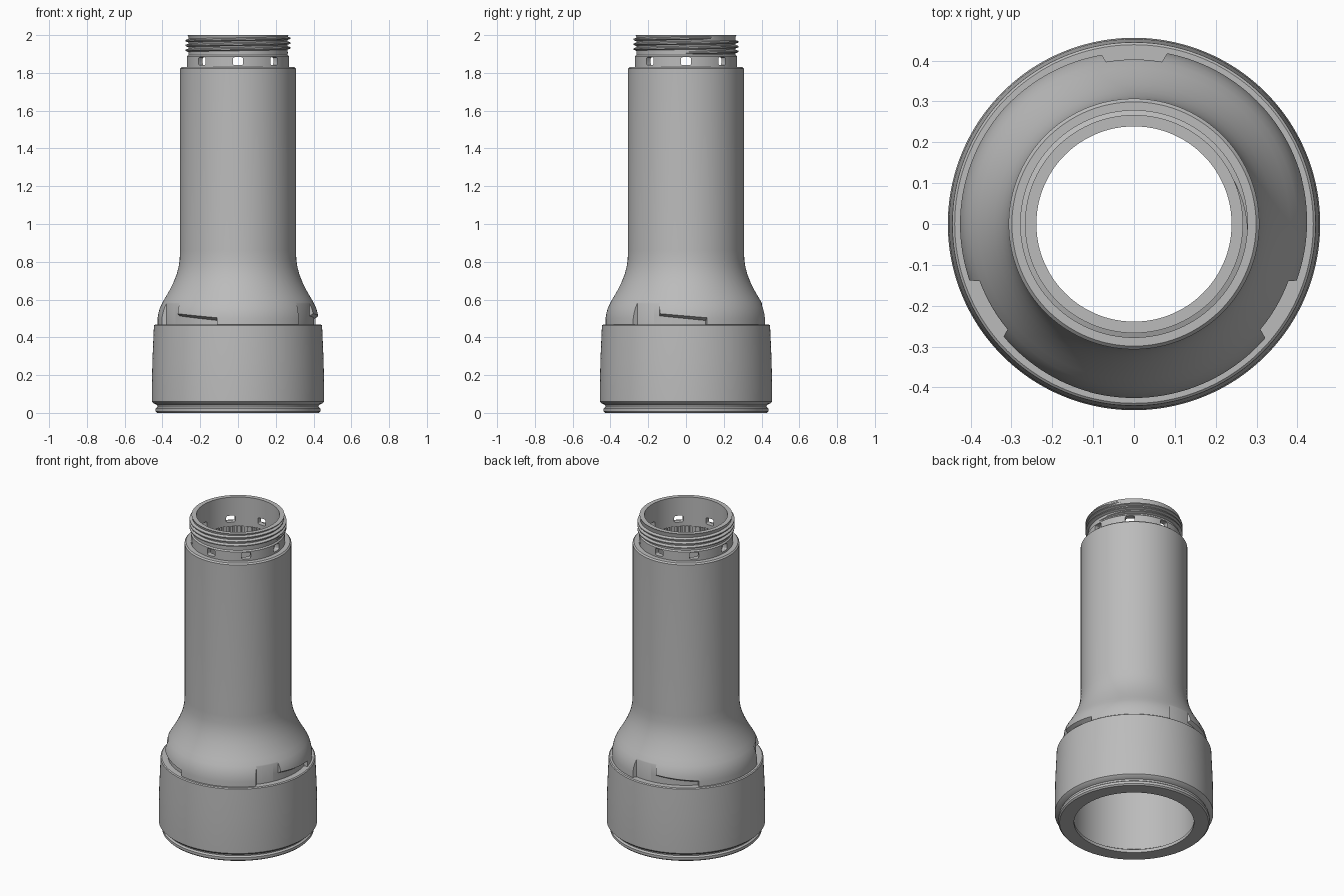
import bpy, bmesh, math

cube = bpy.data.objects.get("Cube")
if cube:
    bpy.data.objects.remove(cube, do_unlink=True)

grey = bpy.data.materials.new("satin grey")
grey.use_nodes = True
grey.diffuse_color = (0.5, 0.5, 0.5, 1)
grey.node_tree.nodes["Principled BSDF"].inputs["Base Color"].default_value = (0.5, 0.5, 0.5, 1)

SEGMENTS = 144


def polar(r, deg, z):
    a = math.radians(deg)
    return (r * math.cos(a), r * math.sin(a), z)


def sweep(bm, sections, closed=False):
    """Skin a list of matching cross-section loops."""
    rings = [[bm.verts.new(p) for p in s] for s in sections]
    n = len(rings[0])
    pairs = list(zip(rings, rings[1:]))
    if closed:
        pairs.append((rings[-1], rings[0]))
    else:
        bm.faces.new(rings[0])
        bm.faces.new(rings[-1])
    for a, b in pairs:
        for i in range(n):
            j = (i + 1) % n
            bm.faces.new((a[i], a[j], b[j], b[i]))


def make(name, bm):
    bmesh.ops.recalc_face_normals(bm, faces=bm.faces[:])
    mesh = bpy.data.meshes.new(name)
    bm.to_mesh(mesh)
    bm.free()
    mesh.materials.append(grey)
    obj = bpy.data.objects.new(name, mesh)
    bpy.context.collection.objects.link(obj)
    return obj


def activate(obj):
    bpy.ops.object.select_all(action="DESELECT")
    obj.select_set(True)
    bpy.context.view_layer.objects.active = obj


def smooth(obj):
    activate(obj)
    bpy.ops.object.shade_smooth_by_angle(angle=math.radians(28))


def lathe(name, profile):
    bm = bmesh.new()
    step = 360 / SEGMENTS
    sweep(bm, [[polar(r, i * step, z) for r, z in profile] for i in range(SEGMENTS)], True)
    return make(name, bm)


def cut(target, cutter):
    cutter.hide_render = True
    mod = target.modifiers.new("cut", "BOOLEAN")
    mod.operation, mod.solver, mod.object = "DIFFERENCE", "EXACT", cutter
    activate(target)
    bpy.ops.object.modifier_apply(modifier=mod.name)
    bpy.data.objects.remove(cutter, do_unlink=True)


# Lower sleeve with a grooved foot
sleeve = lathe("lower_sleeve", [
    (0.345, 0), (0.428, 0), (0.436, 0.008), (0.436, 0.024), (0.426, 0.032),
    (0.428, 0.042), (0.446, 0.05), (0.456, 0.06), (0.456, 0.14), (0.453, 0.28),
    (0.447, 0.42), (0.445, 0.463), (0.439, 0.468), (0.36, 0.468), (0.36, 0.03), (0.345, 0.02)])

# Flared barrel and neck as one hollow turning
barrel = lathe("flared_barrel", [
    (0.355, 0.44), (0.426, 0.44), (0.426, 0.5), (0.421, 0.53), (0.413, 0.558),
    (0.4, 0.585), (0.382, 0.615), (0.362, 0.65), (0.342, 0.69), (0.326, 0.73),
    (0.315, 0.77), (0.309, 0.81), (0.307, 0.86), (0.307, 1.822), (0.299, 1.83),
    (0.271, 1.83), (0.271, 1.888), (0.263, 1.895), (0.263, 1.992), (0.267, 2.0),
    (0.239, 2.0), (0.239, 1.815), (0.25, 1.81), (0.25, 0.86), (0.262, 0.77),
    (0.3, 0.69), (0.34, 0.6), (0.355, 0.54)])

# Three bayonet entries, flared outwards
SLOTS = (90, 210, 330)
FLOOR = 0.403
bm = bmesh.new()
for c in SLOTS:
    sections = []
    for k in range(-6, 7):
        t = k / 6
        inner, outer = c + 9.8 * t, c + 14 * t
        sections.append([polar(FLOOR, inner, 0.4), polar(0.5, outer, 0.4),
                         polar(0.5, outer, 0.7), polar(FLOOR, inner, 0.7)])
    sweep(bm, sections)
cut(barrel, make("entry_cutter", bm))

# Three descending locking ramps
bm = bmesh.new()
for c in SLOTS:
    sections = []
    for k in range(17):
        a = c + 5 + 40 * k / 16
        z = 0.517 - 0.028 * k / 16
        sections.append([polar(FLOOR, a, 0.4), polar(0.5, a, 0.4),
                         polar(0.5, a, z + 0.065), polar(FLOOR, a, z)])
    sweep(bm, sections)
cut(barrel, make("ramp_cutter", bm))

# Eight rounded windows around the neck
bm = bmesh.new()
for w in range(8):
    a = math.radians(45 * w)
    loops = []
    for r in (0.2, 0.285):
        loop = []
        for sx, sz, start in ((1, 1, 0), (-1, 1, 90), (-1, -1, 180), (1, -1, 270)):
            for q in (0, 30, 60, 90):
                b = math.radians(start + q)
                s = sx * 0.017 + 0.01 * math.cos(b)
                z = 1.862 + sz * 0.011 + 0.01 * math.sin(b)
                loop.append((r * math.cos(a) - s * math.sin(a),
                             r * math.sin(a) + s * math.cos(a), z))
        loops.append(loop)
    sweep(bm, loops)
cut(barrel, make("window_cutter", bm))

# Helical thread on the neck, fading out at both ends
bm = bmesh.new()
PITCH, TURNS, PER_TURN = 0.0255, 3.1, 96
steps = int(TURNS * PER_TURN)
sections = []
for i in range(steps + 1):
    a = 360 * i / PER_TURN
    z = 1.907 + PITCH * i / PER_TURN
    fade = min(1, i / 10, (steps - i) / 10)
    crest = 0.263 + 0.016 * fade
    sections.append([polar(0.258, a, z - 0.011), polar(crest, a, z - 0.003),
                     polar(crest, a, z + 0.003), polar(0.258, a, z + 0.011)])
sweep(bm, sections)
thread = make("neck_thread", bm)

# Fine ribs just inside the barrel below the neck
bm = bmesh.new()
for i in range(72):
    sweep(bm, [[polar(0.242, a, 1.74), polar(0.252, a, 1.74),
                polar(0.252, a, 1.812), polar(0.242, a, 1.812)]
               for a in (5 * i, 5 * i + 2)])
make("inner_ribs", bm)

for part in (sleeve, barrel, thread):
    smooth(part)
